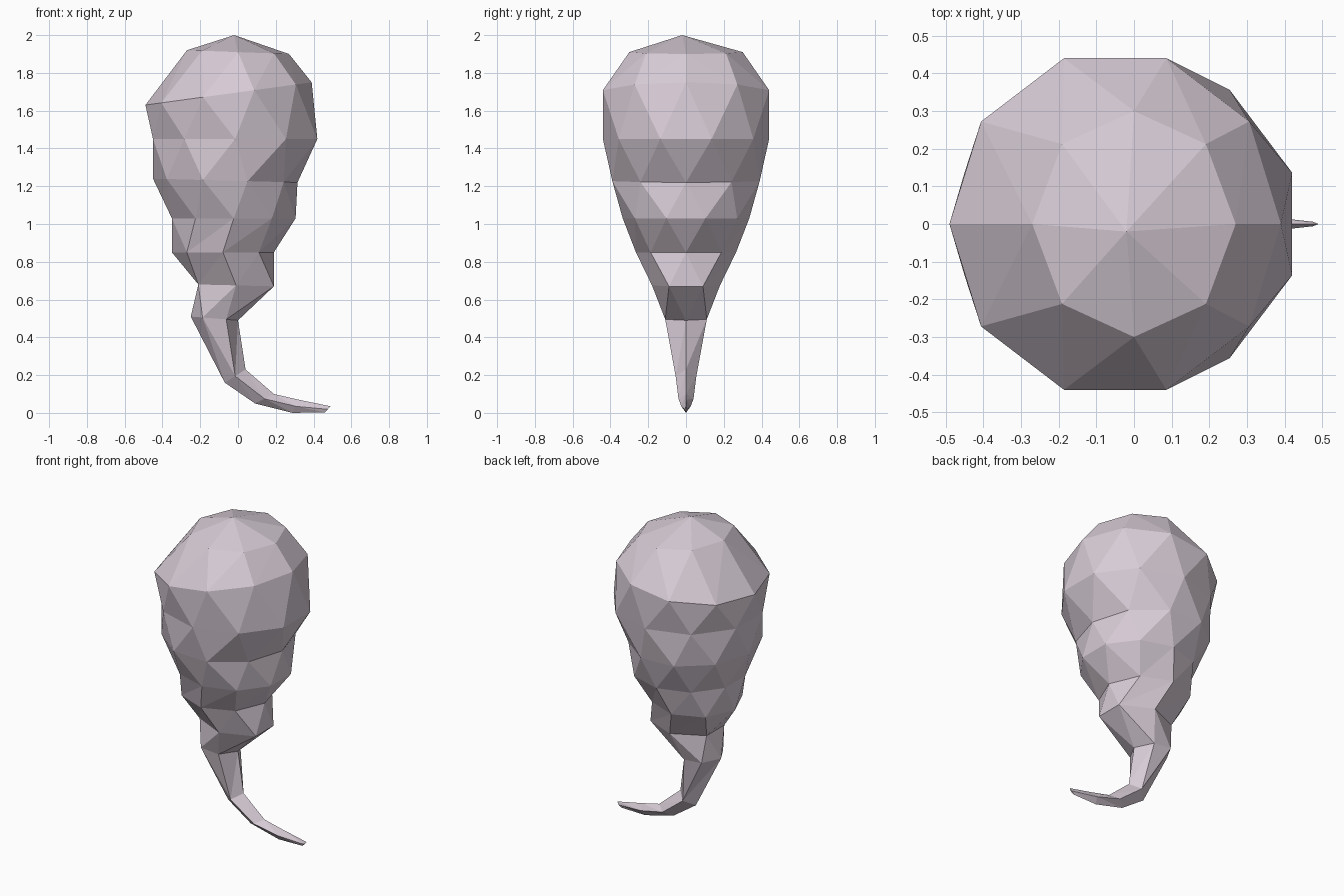
import bpy, bmesh, math
from mathutils import Vector

if "Cube" in bpy.data.objects:
    bpy.data.objects.remove(bpy.data.objects["Cube"])

# cross-sections, top to tail tip: left x, left z, right x, right z, depth radius, sides, phase
SECTIONS = [
    (-0.27, 1.92, 0.27, 1.90, 0.30, 8, 0.0),
    (-0.49, 1.63, 0.39, 1.75, 0.44, 10, 0.0),
    (-0.45, 1.45, 0.42, 1.45, 0.44, 10, 0.5),
    (-0.45, 1.24, 0.315, 1.22, 0.39, 10, 0.0),
    (-0.35, 1.03, 0.305, 1.03, 0.335, 10, 0.5),
    (-0.35, 0.85, 0.19, 0.85, 0.265, 8, 0.0),
    (-0.21, 0.68, 0.19, 0.67, 0.18, 6, 0.5),
    (-0.25, 0.51, 0.00, 0.49, 0.11, 6, 0.0),
    (-0.07, 0.16, 0.04, 0.23, 0.055, 4, 0.0),
    (0.09, 0.05, 0.19, 0.10, 0.04, 4, 0.0),
    (0.29, 0.00, 0.32, 0.07, 0.025, 4, 0.0),
    (0.46, 0.003, 0.49, 0.035, 0.006, 4, 0.0),
]


def ring(bm, xl, zl, xr, zr, ry, n, phase):
    """Tilted polygon whose outline reaches the given left, right and depth extents."""
    angles = [(i + phase) * math.tau / n for i in range(n)]
    cmax = max(abs(math.cos(a)) for a in angles)
    smax = max(abs(math.sin(a)) for a in angles)
    mid = Vector(((xl + xr) / 2, 0, (zl + zr) / 2))
    half = Vector(((xr - xl) / 2, 0, (zr - zl) / 2)) / cmax
    depth = Vector((0, ry / smax, 0))
    return [bm.verts.new(mid + half * math.cos(a) + depth * math.sin(a)) for a in angles]


def stitch(bm, a, pa, b, pb):
    """Triangle strip between two rings that may differ in side count."""
    na, nb = len(a), len(b)
    i = j = 0
    while i < na or j < nb:
        next_a, next_b = (i + 1 + pa) / na, (j + 1 + pb) / nb
        if j >= nb or (i < na and next_a <= next_b):
            bm.faces.new((a[i % na], a[(i + 1) % na], b[j % nb]))
            i += 1
        else:
            bm.faces.new((a[i % na], b[(j + 1) % nb], b[j % nb]))
            j += 1


bm = bmesh.new()
rings = [ring(bm, *s) for s in SECTIONS]

# body and curling tail
for k in range(len(rings) - 1):
    stitch(bm, rings[k], SECTIONS[k][6], rings[k + 1], SECTIONS[k + 1][6])

# crown and tail tip
apex = bm.verts.new((-0.02, -0.02, 2.0))
top = rings[0]
for i in range(len(top)):
    bm.faces.new((top[i], top[(i + 1) % len(top)], apex))
bm.faces.new(rings[-1])
bmesh.ops.recalc_face_normals(bm, faces=bm.faces)

mesh = bpy.data.meshes.new("wispy_body")
bm.to_mesh(mesh)
bm.free()
body = bpy.data.objects.new("wispy_body", mesh)
bpy.context.collection.objects.link(body)

# pale mauve
mat = bpy.data.materials.new("pale_mauve")
mat.diffuse_color = (0.68, 0.60, 0.67, 1)
mat.use_nodes = True
mat.node_tree.nodes["Principled BSDF"].inputs["Base Color"].default_value = mat.diffuse_color
mesh.materials.append(mat)
